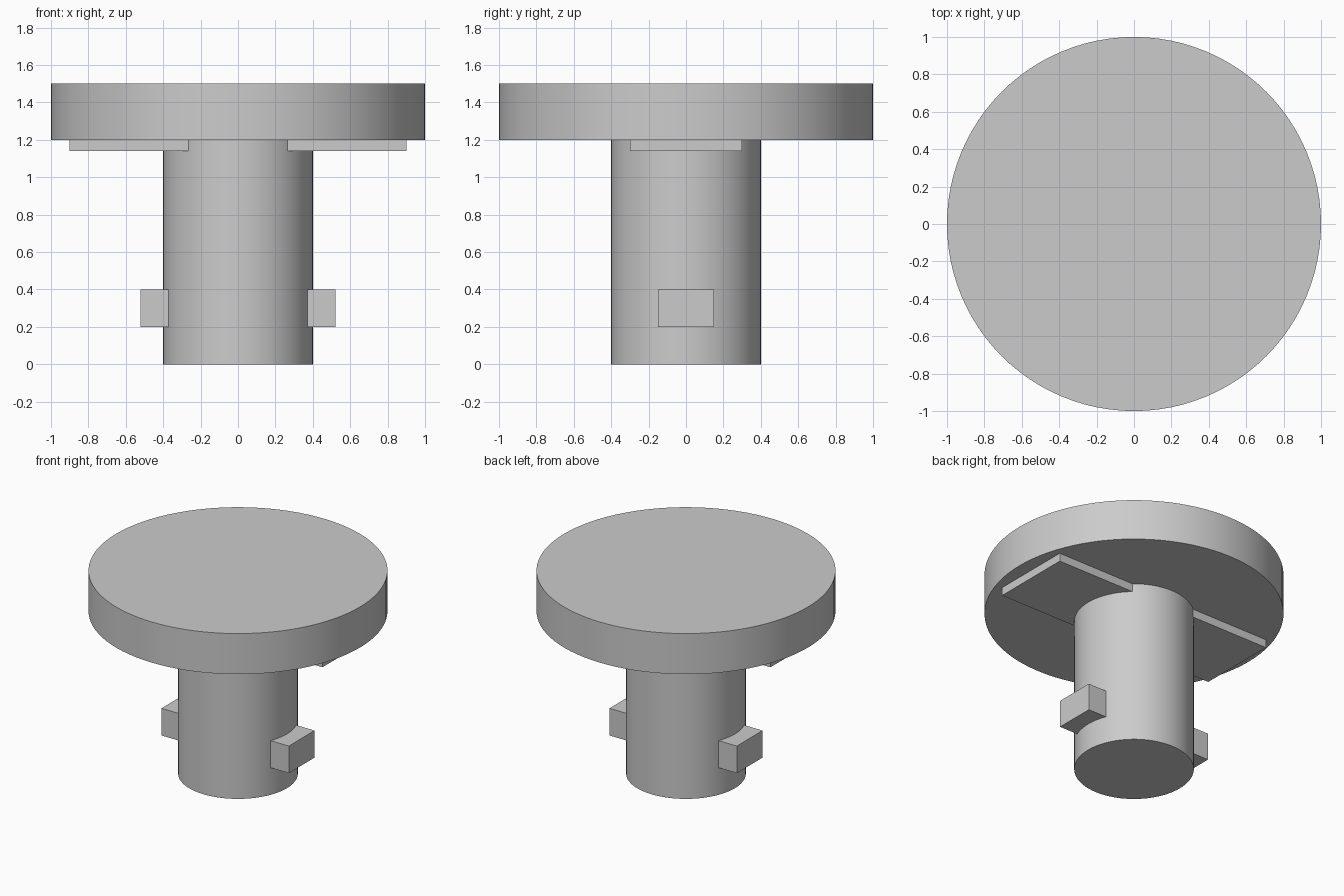
import bpy
import math

if "Cube" in bpy.data.objects:
    bpy.data.objects.remove(bpy.data.objects["Cube"], do_unlink=True)

# Plain grey material
grey = bpy.data.materials.new("light_grey")
grey.use_nodes = True
colour = (0.6, 0.6, 0.6, 1)
grey.diffuse_color = colour
grey.node_tree.nodes["Principled BSDF"].inputs["Base Color"].default_value = colour


def disc(name, radius, bottom, top):
    bpy.ops.mesh.primitive_cylinder_add(
        vertices=96, radius=radius, depth=top - bottom,
        location=(0, 0, (bottom + top) / 2))
    obj = bpy.context.object
    obj.name = name
    obj.data.materials.append(grey)
    bpy.ops.object.shade_smooth_by_angle(angle=math.radians(30))


def block(name, side, inner, outer, half_width, bottom, top):
    bpy.ops.mesh.primitive_cube_add(
        size=1, location=(side * (inner + outer) / 2, 0, (bottom + top) / 2))
    obj = bpy.context.object
    obj.name = name
    obj.scale = (outer - inner, half_width * 2, top - bottom)
    bpy.ops.object.transform_apply(location=False, rotation=False, scale=True)
    obj.data.materials.append(grey)


# Round shaft and wide cap
disc("shaft", 0.4, 0, 1.2)
disc("cap", 1.0, 1.2, 1.5)

# Mirrored locking lugs and flat pads under the cap, rooted in the shaft
for label, side in (("left", 1), ("right", -1)):
    block(label + "_lug", side, 0.36, 0.52, 0.15, 0.2, 0.4)
    block(label + "_pad", side, 0.25, 0.9, 0.3, 1.14, 1.2)
